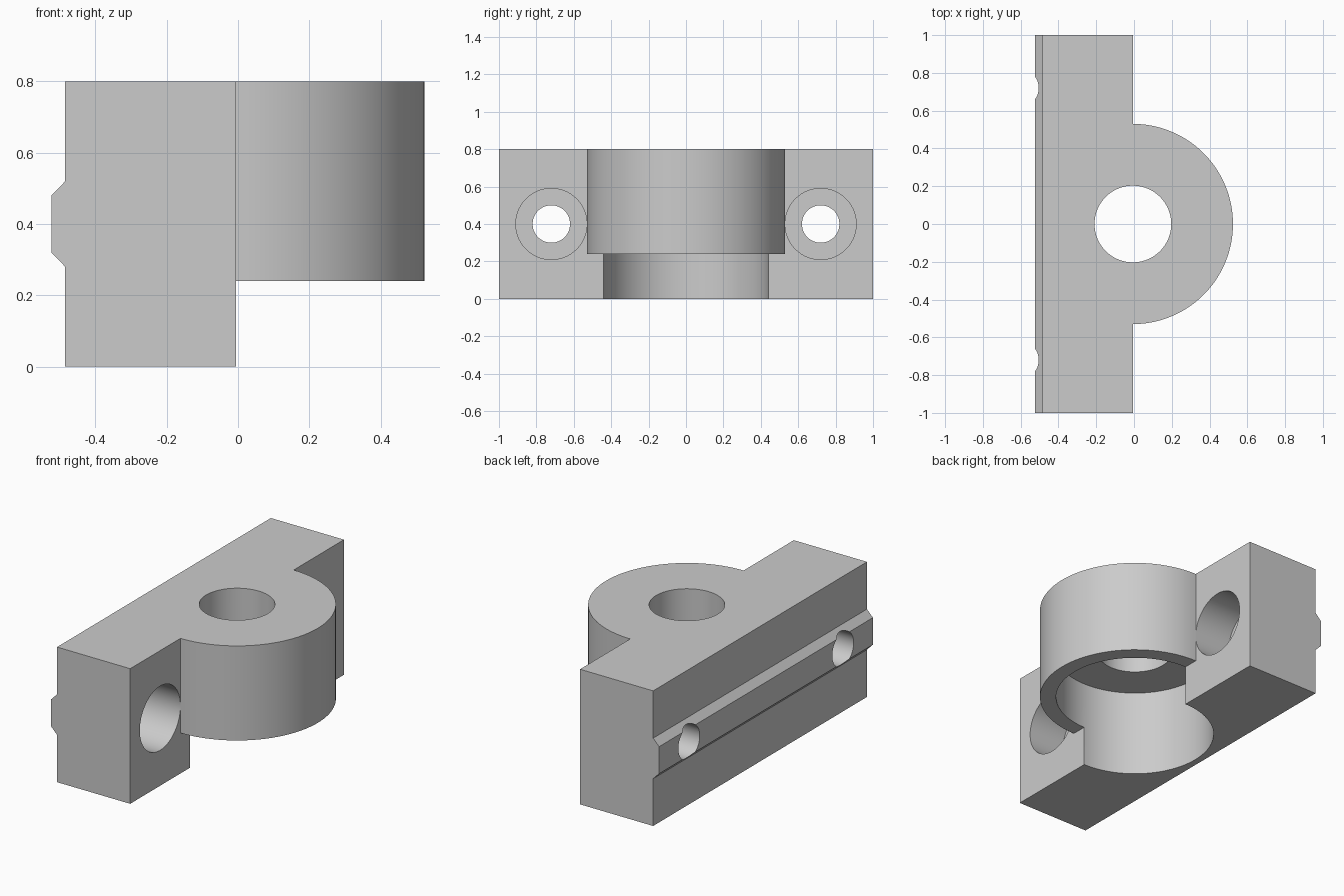
import bpy
import bmesh
import math
from mathutils import Matrix

cube = bpy.data.objects.get("Cube")
if cube:
    bpy.data.objects.remove(cube, do_unlink=True)

AXIS_X = -0.006      # mounting face and boss axis
BACK_X = -0.485      # rear face of the bar
HEIGHT = 0.8

grey = bpy.data.materials.new("plain grey")
grey.use_nodes = True
grey.diffuse_color = (0.6, 0.6, 0.6, 1)
grey.node_tree.nodes["Principled BSDF"].inputs["Base Color"].default_value = (0.6, 0.6, 0.6, 1)


def finish(name, bm):
    bmesh.ops.recalc_face_normals(bm, faces=bm.faces)
    mesh = bpy.data.meshes.new(name)
    bm.to_mesh(mesh)
    bm.free()
    mesh.materials.append(grey)
    obj = bpy.data.objects.new(name, mesh)
    bpy.context.collection.objects.link(obj)
    return obj


def prism(name, points, direction):
    """Extrude a closed planar outline along a direction."""
    bm = bmesh.new()
    face = bm.faces.new([bm.verts.new(p) for p in points])
    result = bmesh.ops.extrude_face_region(bm, geom=[face])
    verts = [v for v in result["geom"] if isinstance(v, bmesh.types.BMVert)]
    bmesh.ops.translate(bm, verts=verts, vec=direction)
    return finish(name, bm)


def rod(name, radius, start, end, along_x=False, y=0, z=0):
    """Cylinder between two positions along z, or along x."""
    bm = bmesh.new()
    mid = (start + end) / 2
    if along_x:
        place = Matrix.Translation((mid, y, z)) @ Matrix.Rotation(math.pi / 2, 4, "Y")
    else:
        place = Matrix.Translation((AXIS_X, y, mid))
    bmesh.ops.create_cone(bm, cap_ends=True, segments=96, radius1=radius,
                          radius2=radius, depth=end - start, matrix=place)
    return finish(name, bm)


def combine(body, tool, operation):
    mod = body.modifiers.new(tool.name, "BOOLEAN")
    mod.operation = operation
    mod.solver = "EXACT"
    mod.object = tool
    bpy.context.view_layer.objects.active = body
    bpy.ops.object.modifier_apply(modifier=mod.name)
    bpy.data.objects.remove(tool, do_unlink=True)


# Bar with a chamfered locating rib along its rear face
outline = [(AXIS_X, 0), (AXIS_X, HEIGHT), (BACK_X, HEIGHT), (BACK_X, 0.52),
           (-0.524, 0.48), (-0.524, 0.32), (BACK_X, 0.28), (BACK_X, 0)]
bracket = prism("mounting_bracket", [(x, -1, z) for x, z in outline], (0, 2, 0))

# Half-round boss, run into the bar for a clean join
radius = 0.53
arc = [(AXIS_X + radius * math.cos(a), radius * math.sin(a), 0.24)
       for a in (math.pi * (i / 64 - 0.5) for i in range(65))]
arc += [(-0.15, radius, 0.24), (-0.15, -radius, 0.24)]
combine(bracket, prism("boss", arc, (0, 0, HEIGHT - 0.24)), "UNION")

# Wide bore from below and narrow hole through the top
combine(bracket, rod("wide_bore", 0.44, -0.1, 0.52), "DIFFERENCE")
combine(bracket, rod("top_hole", 0.203, 0.4, 1), "DIFFERENCE")

# Counterbored screw holes on both sides of the boss
for y in (-0.72, 0.72):
    combine(bracket, rod("screw_hole", 0.1, -0.7, 0.2, True, y, 0.4), "DIFFERENCE")
    combine(bracket, rod("counterbore", 0.19, AXIS_X - 0.24, 0.02, True, y, 0.4), "DIFFERENCE")

# Smooth curved walls, crisp edges
bpy.ops.object.select_all(action="DESELECT")
bracket.select_set(True)
bpy.context.view_layer.objects.active = bracket
bpy.ops.object.shade_smooth_by_angle(angle=math.radians(30))
